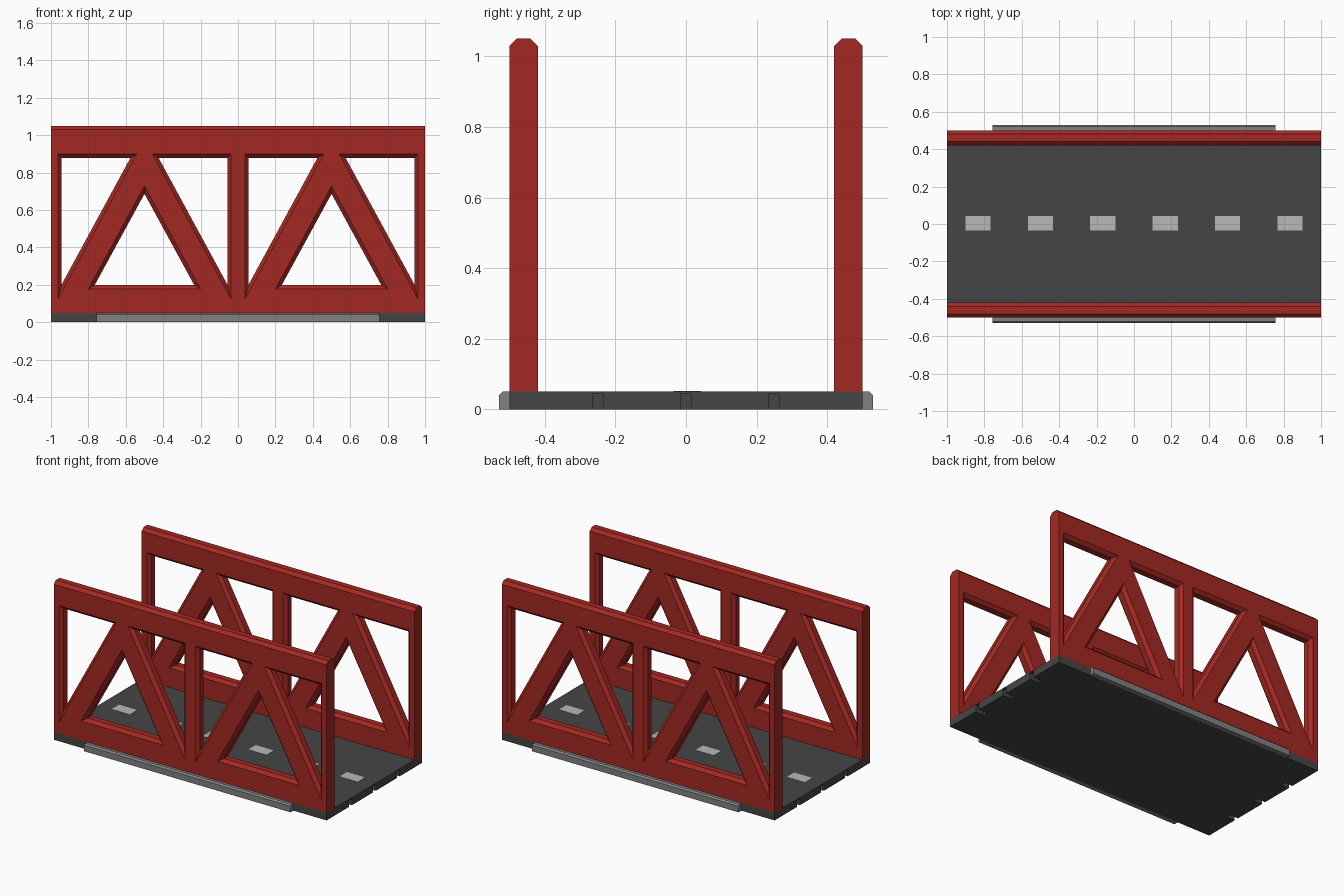
import bpy, bmesh
from mathutils import Vector

if "Cube" in bpy.data.objects:
    bpy.data.objects.remove(bpy.data.objects["Cube"])


def material(name, r, g, b):
    m = bpy.data.materials.new(name)
    m.diffuse_color = (r, g, b, 1)
    m.use_nodes = True
    m.node_tree.nodes["Principled BSDF"].inputs["Base Color"].default_value = m.diffuse_color
    return m


RED = material("red_paint", 0.37, 0.022, 0.017)
ASPHALT = material("asphalt", 0.06, 0.06, 0.06)
KERB = material("kerb_grey", 0.22, 0.22, 0.22)
PAINT = material("road_paint", 0.48, 0.48, 0.48)


def finish(bm, name, mat=None):
    bmesh.ops.recalc_face_normals(bm, faces=bm.faces)
    me = bpy.data.meshes.new(name)
    bm.to_mesh(me)
    bm.free()
    ob = bpy.data.objects.new(name, me)
    bpy.context.collection.objects.link(ob)
    if mat:
        me.materials.append(mat)
    return ob


def add_box(bm, x0, x1, y0, y1, z0, z1):
    vs = bmesh.ops.create_cube(bm, size=1)["verts"]
    for v in vs:
        v.co = ((x0 + x1) / 2 + v.co.x * (x1 - x0),
                (y0 + y1) / 2 + v.co.y * (y1 - y0),
                (z0 + z1) / 2 + v.co.z * (z1 - z0))
    return vs


def mirror_y(ob):
    mod = ob.modifiers.new("mirror", "MIRROR")
    mod.use_axis = (False, True, False)


def inset_triangle(tri, d):
    # shrink about the incentre so each side moves inwards by d
    a, b, c = [Vector(p) for p in tri]
    la, lb, lc = (b - c).length, (c - a).length, (a - b).length
    s = la + lb + lc
    centre = (a * la + b * lb + c * lc) / s
    area = abs((b - a).cross(c - a)) / 2
    k = 1 - d * s / (2 * area)
    return [centre + (p - centre) * k for p in (a, b, c)]


# Road deck with small locking slots at both ends
bm = bmesh.new()
add_box(bm, -1, 1, -0.5, 0.5, 0, 0.05)
deck = finish(bm, "road_deck", ASPHALT)

bm = bmesh.new()
for side in (-1, 1):
    for y in (-0.25, 0, 0.25):
        xs = sorted((side * 0.94, side * 1.05))
        add_box(bm, xs[0], xs[1], y - 0.015, y + 0.015, -0.05, 0.044)
cutter = finish(bm, "slot_cutter", ASPHALT)
cutter.hide_render = True
cutter.hide_viewport = True
cut = deck.modifiers.new("slots", "BOOLEAN")
cut.operation = "DIFFERENCE"
cut.solver = "EXACT"
cut.object = cutter

# Lane dashes
bm = bmesh.new()
for i in range(6):
    x = -0.835 + i * 0.334
    add_box(bm, x - 0.067, x + 0.067, -0.035, 0.043, 0.045, 0.0515)
finish(bm, "lane_dashes", PAINT)

# Side kerbs with chamfered outer top edge
bm = bmesh.new()
profile = [(0.5, 0), (0.53, 0), (0.53, 0.04), (0.52, 0.05), (0.5, 0.05)]
face = bm.faces.new([bm.verts.new((-0.757, y, z)) for y, z in profile])
ext = bmesh.ops.extrude_face_region(bm, geom=[face])["geom"]
bmesh.ops.translate(bm, vec=(1.514, 0, 0),
                    verts=[g for g in ext if isinstance(g, bmesh.types.BMVert)])
bm.faces.new([bm.verts.new((-0.757, y, z)) for y, z in profile]) \
    if not any(abs(f.calc_center_median().x + 0.757) < 1e-4 for f in bm.faces) else None
mirror_y(finish(bm, "side_kerb", KERB))

# Truss wall: each outline runs through four depths to form the chamfers
DEPTHS = (0.42, 0.44, 0.48, 0.50)
CH = 0.02
half = [
    [(-0.963, 0.898), (-0.542, 0.898), (-0.963, 0.123)],
    [(-0.037, 0.898), (-0.458, 0.898), (-0.037, 0.123)],
    [(-0.80, 0.178), (-0.20, 0.178), (-0.50, 0.728)],
]
windows = half + [[(-x, z) for x, z in tri] for tri in half]

low = [(-1, 0.05), (1, 0.05), (1, 1.03), (-1, 1.03)]
full = [(-1, 0.05), (1, 0.05), (1, 1.05), (-1, 1.05)]
outlines = [(low, full)] + [(t, inset_triangle(t, CH)) for t in windows]

bm = bmesh.new()
front, back = [], []
for outer, inner in outlines:
    rings = [[bm.verts.new((p[0], y, p[1])) for p in pts]
             for y, pts in zip(DEPTHS, (outer, inner, inner, outer))]
    n = len(outer)
    for a, b in zip(rings, rings[1:]):
        for i in range(n):
            j = (i + 1) % n
            bm.faces.new((a[i], a[j], b[j], b[i]))
    for ring, store in ((rings[0], front), (rings[-1], back)):
        store += [bm.edges.get((ring[i], ring[(i + 1) % n])) for i in range(n)]
for edges, ny in ((front, -1), (back, 1)):
    bmesh.ops.triangle_fill(bm, use_beauty=True, edges=edges, normal=(0, ny, 0))
mirror_y(finish(bm, "truss_wall", RED))
